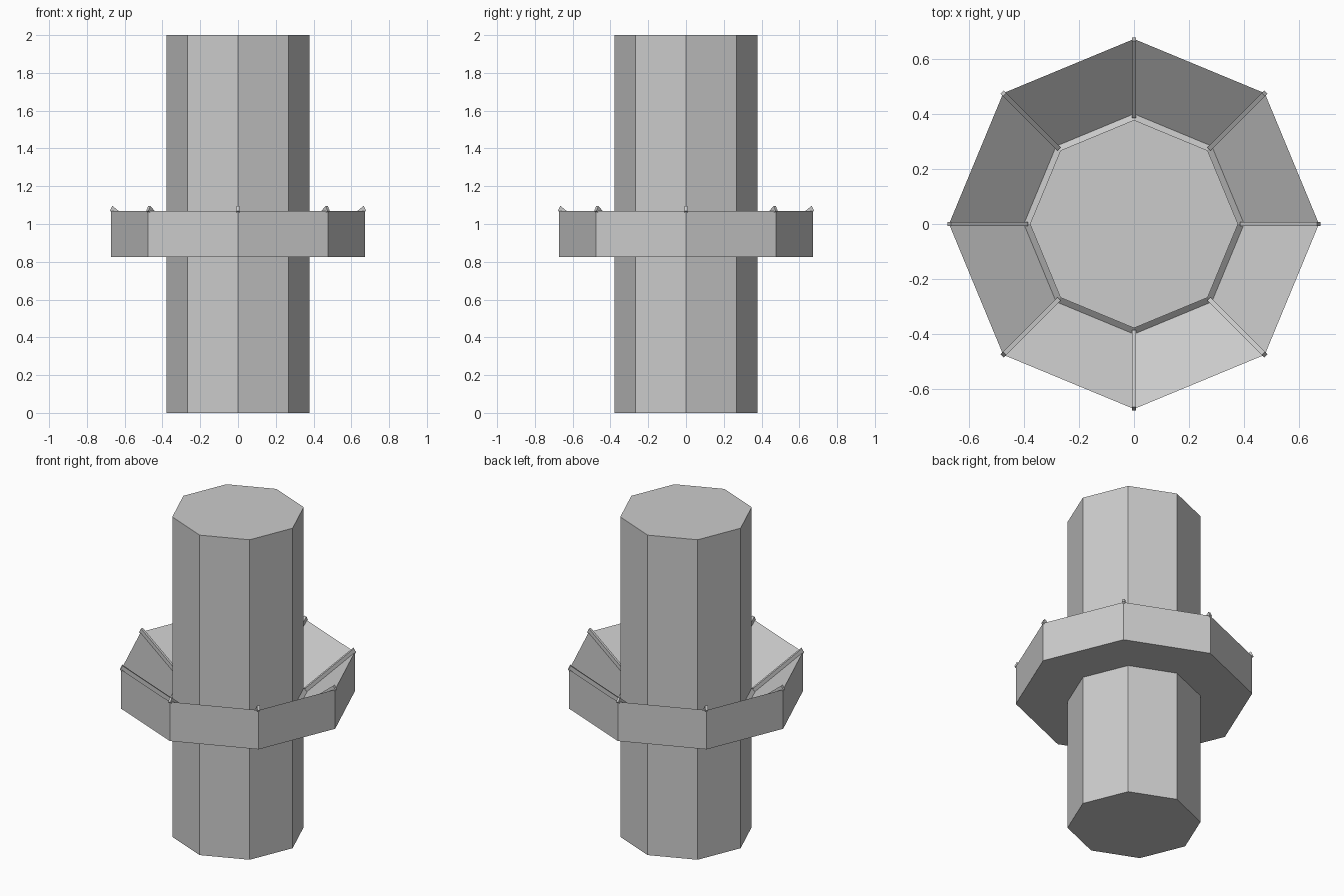
import bpy
from math import cos, sin, pi

if "Cube" in bpy.data.objects:
    bpy.data.objects.remove(bpy.data.objects["Cube"])

SIDES = 8


def make_object(name, verts, faces):
    mesh = bpy.data.meshes.new(name)
    mesh.from_pydata(verts, [], faces)
    mesh.update()
    obj = bpy.data.objects.new(name, mesh)
    bpy.context.collection.objects.link(obj)
    return obj


def ring_part(name, profile):
    """Sweep a closed (radius, z) profile round the z axis."""
    n = len(profile)
    verts = [(r * cos(2 * pi * i / SIDES), r * sin(2 * pi * i / SIDES), z)
             for i in range(SIDES) for r, z in profile]
    faces = []
    for i in range(SIDES):
        a, b = i * n, (i + 1) % SIDES * n
        for j in range(n):
            k = (j + 1) % n
            faces.append((a + j, b + j, b + k, a + k))
    return make_object(name, verts, faces)


def rib(name, profile, width, angle):
    """Thin radial plate from a (radius, z) outline."""
    n = len(profile)
    verts = [(r, s * width / 2, z) for s in (-1, 1) for r, z in profile]
    faces = [tuple(range(n)), tuple(range(2 * n - 1, n - 1, -1))]
    faces += [(j, j + n, (j + 1) % n + n, (j + 1) % n) for j in range(n)]
    obj = make_object(name, verts, faces)
    obj.rotation_euler.z = angle
    return obj


# Octagonal column
bpy.ops.mesh.primitive_cylinder_add(vertices=SIDES, radius=0.378, depth=2,
                                    location=(0, 0, 1))
bpy.context.object.name = "column"

# Collar with funnel-shaped top and small raised inner lip
ring_part("collar", [(0.37, 0.825), (0.672, 0.825), (0.672, 1.07),
                     (0.40, 0.85), (0.37, 0.875)])

# Ribs lying along the funnel creases
for i in range(SIDES):
    rib(f"rib_{i + 1}", [(0.385, 0.835), (0.662, 1.055), (0.678, 1.07),
                         (0.665, 1.096), (0.385, 0.87)],
        0.016, 2 * pi * i / SIDES)
